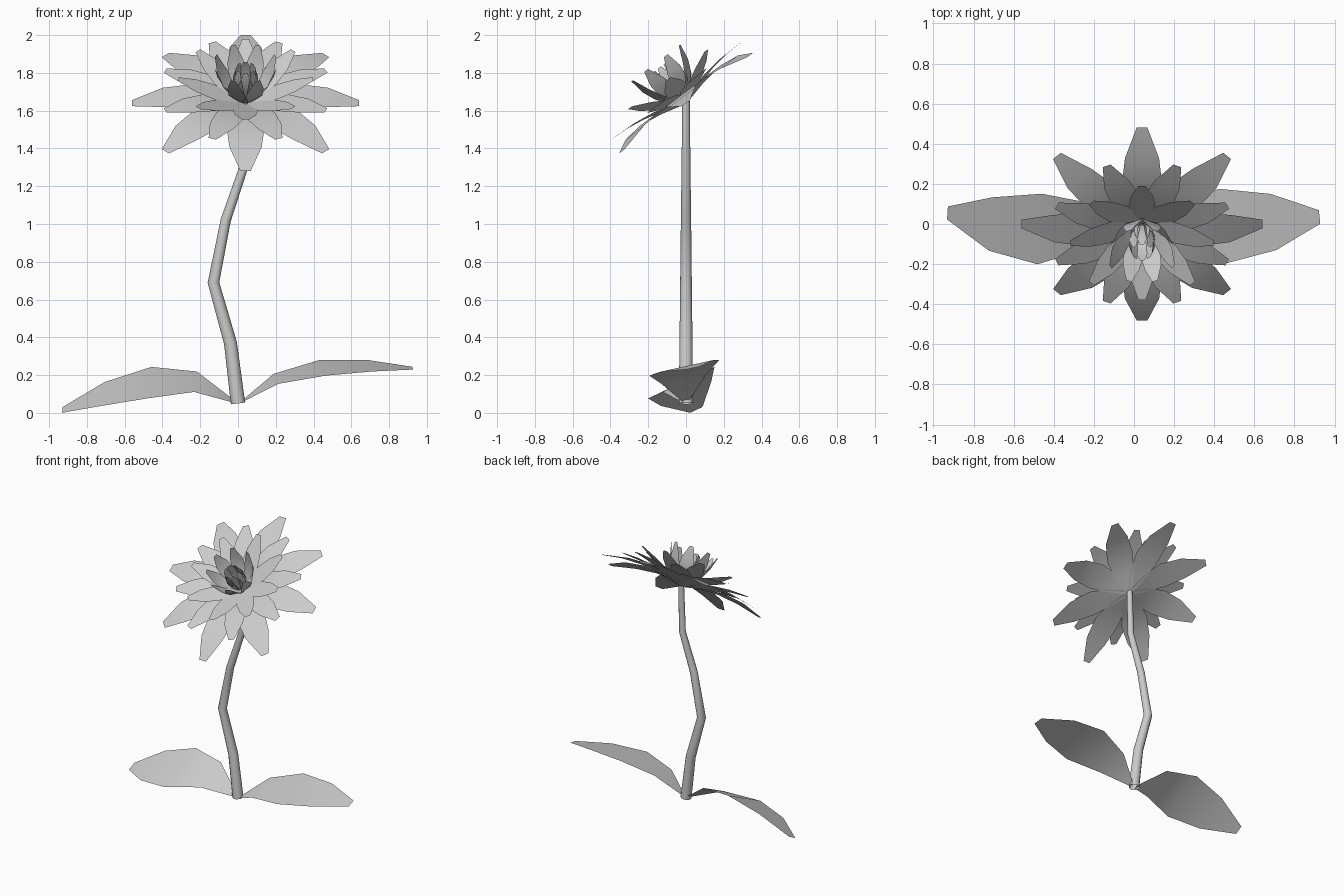
import bpy, bmesh, math
from mathutils import Vector

cube = bpy.data.objects.get("Cube")
if cube:
    bpy.data.objects.remove(cube, do_unlink=True)

grey = bpy.data.materials.new("light grey")
grey.use_nodes = True
grey.diffuse_color = (0.6, 0.6, 0.6, 1)
grey.node_tree.nodes["Principled BSDF"].inputs["Base Color"].default_value = (0.6, 0.6, 0.6, 1)


def finish(name, bm):
    mesh = bpy.data.meshes.new(name)
    bm.to_mesh(mesh)
    bm.free()
    mesh.materials.append(grey)
    for face in mesh.polygons:
        face.use_smooth = True
    obj = bpy.data.objects.new(name, mesh)
    bpy.context.collection.objects.link(obj)
    return obj


def add_blade(bm, spine, widths, side):
    """Strip of quads along a spine, widened along the side vector."""
    rows = [[bm.verts.new(p - side * w), bm.verts.new(p + side * w)]
            for p, w in zip(spine, widths)]
    for a, b in zip(rows, rows[1:]):
        bm.faces.new((a[0], b[0], b[1], a[1]))


# Flower head frame, tilted towards the front
CENTRE = Vector((0.04, 0, 1.64))
RIGHT = Vector((1, 0, 0))
UP = Vector((0, 0.8, 0.6))
NORMAL = Vector((0, -0.6, 0.8))
STATIONS = (0, 0.22, 0.47, 0.73, 1)
PETAL_WIDTHS = (0.035, 0.115, 0.168, 0.142, 0.045)


def petal_ring(name, reach, height, arch, offset):
    bm = bmesh.new()
    length = math.hypot(reach, height)
    for i in range(8):
        angle = (i + offset) * math.pi / 4
        out = RIGHT * math.cos(angle) + UP * math.sin(angle)
        side = UP * math.cos(angle) - RIGHT * math.sin(angle)
        lift = (NORMAL * reach - out * height) / length
        spine = [CENTRE + (out * reach + NORMAL * height) * t
                 + lift * arch * math.sin(math.pi * t) for t in STATIONS]
        add_blade(bm, spine, [w * length for w in PETAL_WIDTHS], side)
    finish(name, bm)


petal_ring("outer_petals", 0.6, 0.0, 0.05, 0)
petal_ring("second_petals", 0.46, 0.083, 0.025, 0.5)
petal_ring("third_petals", 0.356, 0.158, 0, 0)
petal_ring("inner_petals", 0.17, 0.265, -0.03, 0.5)
petal_ring("bud_petals", 0.05, 0.235, -0.03, 0)

# Leaves: spine points, half widths and roll of the blade
LEAF_WIDTHS = (0.015, 0.12, 0.185, 0.14, 0.034)


def leaf(name, points, side):
    bm = bmesh.new()
    add_blade(bm, [Vector(p) for p in points], LEAF_WIDTHS, Vector(side))
    finish(name, bm)


leaf("left_leaf", [(0.02, 0, 0.06), (0.2, -0.01, 0.18), (0.445, -0.01, 0.238),
                   (0.695, 0.01, 0.25), (0.925, 0.035, 0.237)], (-0.1, 1, 0.22))
leaf("right_leaf", [(-0.02, 0, 0.06), (-0.225, -0.01, 0.165), (-0.47, -0.025, 0.16),
                    (-0.715, 0, 0.1), (-0.93, 0.055, 0.016)], (0.06, 0.95, 0.45))

# Bent, tapering stem
STEM = [(0, 0.05), (-0.04, 0.37), (-0.13, 0.69), (-0.065, 1.02), (0.03, 1.3), (0.04, 1.65)]
SIDES = 12
bm = bmesh.new()
rings = []
for i, (x, z) in enumerate(STEM):
    before, after = STEM[max(i - 1, 0)], STEM[min(i + 1, len(STEM) - 1)]
    along = Vector((after[0] - before[0], 0, after[1] - before[1])).normalized()
    across = Vector((along.z, 0, -along.x))
    radius = 0.038 - 0.018 * i / (len(STEM) - 1)
    rings.append([bm.verts.new(Vector((x, 0, z))
                  + across * radius * math.cos(k * math.tau / SIDES)
                  + Vector((0, radius * math.sin(k * math.tau / SIDES), 0)))
                  for k in range(SIDES)])
for a, b in zip(rings, rings[1:]):
    for k in range(SIDES):
        n = (k + 1) % SIDES
        bm.faces.new((a[k], a[n], b[n], b[k]))
finish("stem", bm)
